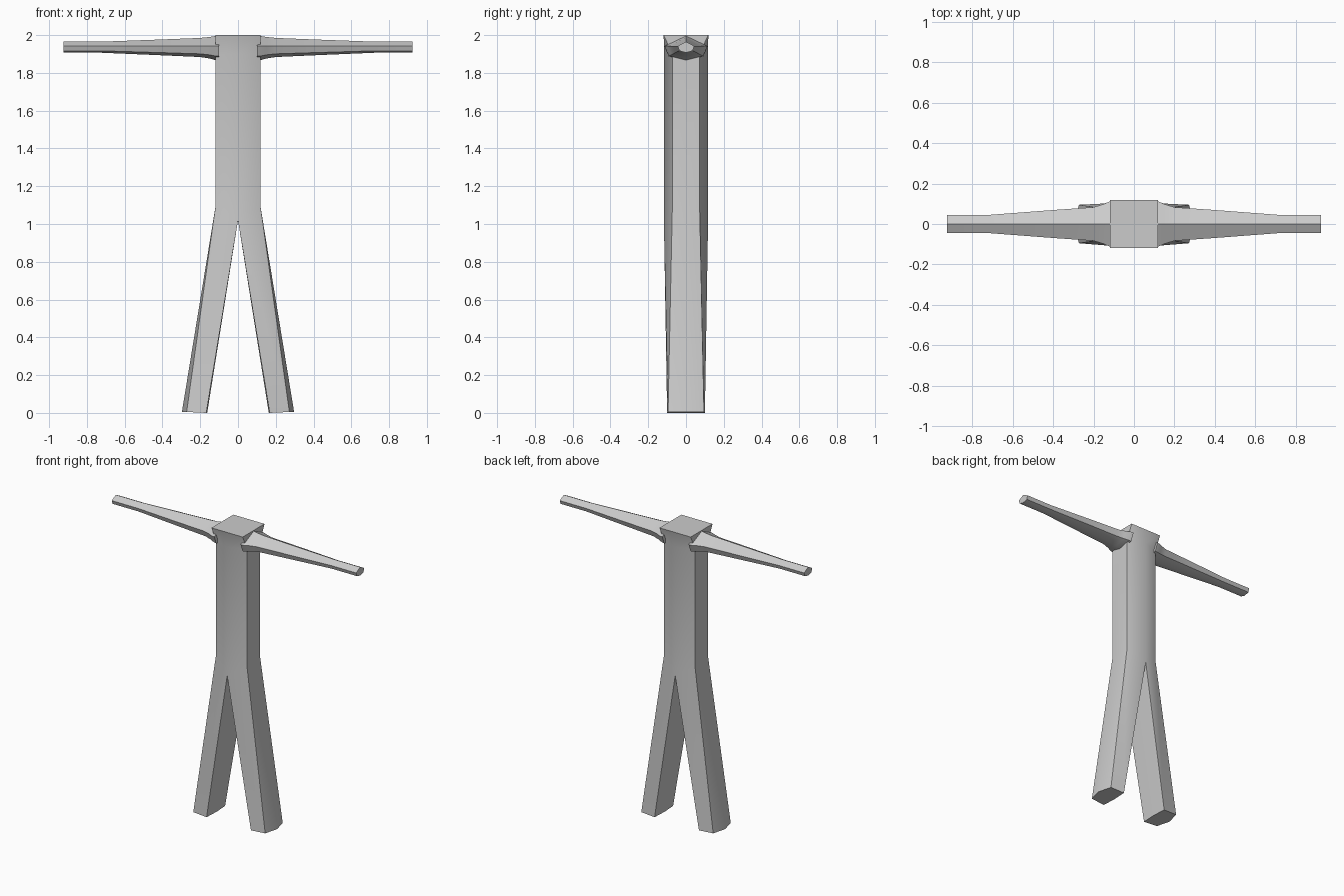
import bpy, bmesh, math

if "Cube" in bpy.data.objects:
    bpy.data.objects.remove(bpy.data.objects["Cube"])

grey = bpy.data.materials.new("light_grey")
grey.diffuse_color = (0.6, 0.6, 0.6, 1)
grey.use_nodes = True
grey.node_tree.nodes["Principled BSDF"].inputs["Base Color"].default_value = grey.diffuse_color


def loft(bm, rings, cap_start=False, cap_end=False):
    """Skin a list of equal-length rings of points."""
    loops = [[bm.verts.new(p) for p in r] for r in rings]
    for a, b in zip(loops, loops[1:]):
        for i in range(len(a)):
            j = (i + 1) % len(a)
            bm.faces.new((a[i], a[j], b[j], b[i]))
    if cap_start:
        bm.faces.new(loops[0])
    if cap_end:
        bm.faces.new(loops[-1])


def finish(bm, name):
    bmesh.ops.remove_doubles(bm, verts=bm.verts, dist=0.0005)
    bmesh.ops.recalc_face_normals(bm, faces=bm.faces)
    mesh = bpy.data.meshes.new(name)
    bm.to_mesh(mesh)
    bm.free()
    obj = bpy.data.objects.new(name, mesh)
    bpy.context.collection.objects.link(obj)
    mesh.materials.append(grey)
    bpy.ops.object.select_all(action='DESELECT')
    obj.select_set(True)
    bpy.context.view_layer.objects.active = obj
    bpy.ops.object.shade_smooth_by_angle(angle=math.radians(45))


W = 0.118


def torso_ring(side_y, mid_y, side_z, mid_z):
    return [(W, 0, side_z), (W, side_y, side_z), (0, mid_y, mid_z), (-W, side_y, side_z),
            (-W, 0, side_z), (-W, -side_y, side_z), (0, -mid_y, mid_z), (W, -side_y, side_z)]


# torso with bowed front and back, squared off at the top, and two splayed legs
bm = bmesh.new()
loft(bm, [torso_ring(0.072, 0.117, 1.1, 1.02),
          torso_ring(0.072, 0.117, 1.9, 1.9),
          torso_ring(0.118, 0.118, 2.0, 2.0)], cap_end=True)
for s in (1, -1):
    hip = [(0, -0.117, 1.02), (W, -0.072, 1.1), (W, 0, 1.1),
           (W, 0.072, 1.1), (0, 0.117, 1.02), (0, 0, 1.02)]
    foot = [(0.168, -0.1, 0), (0.272, -0.095, 0.005), (0.297, 0, 0.005),
            (0.272, 0.095, 0.005), (0.168, 0.1, 0), (0.163, 0, 0)]
    loft(bm, [[(s * x, y, z) for x, y, z in r] for r in (hip, foot)], cap_end=True)
finish(bm, "torso_and_legs")

# tapering arms: distance out, half depth, top, bottom
stations = [(0.1, 0.115, 1.998, 1.866), (0.12, 0.112, 1.995, 1.868),
            (0.15, 0.098, 1.99, 1.876), (0.2, 0.083, 1.985, 1.884),
            (0.4, 0.069, 1.977, 1.893), (0.73, 0.044, 1.965, 1.907),
            (0.925, 0.044, 1.965, 1.907)]
for s, name in ((1, "right_arm"), (-1, "left_arm")):
    bm = bmesh.new()
    rings = []
    for x, w, top, bottom in stations:
        low = bottom + 0.3 * (1.94 - bottom)
        rings.append([(s * x, y, z) for y, z in (
            (0, top), (w, 1.942), (0.8 * w, low), (0, bottom),
            (-0.8 * w, low), (-w, 1.942))])
    loft(bm, rings, cap_start=True, cap_end=True)
    finish(bm, name)
